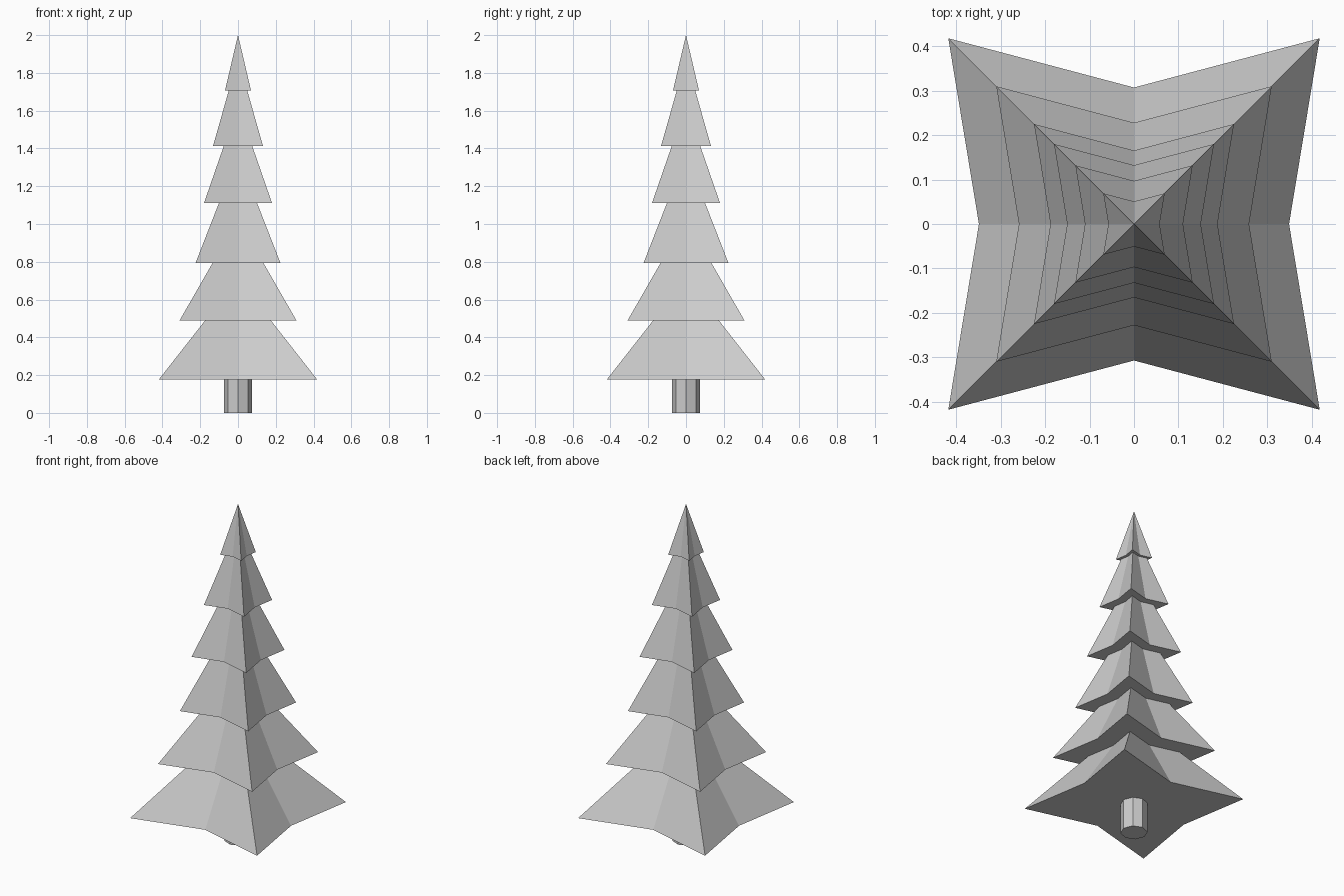
import bpy, bmesh, math

if "Cube" in bpy.data.objects:
    bpy.data.objects.remove(bpy.data.objects["Cube"])

# Star-shaped cross-section: corners at 1, notches pulled in at the sides
STAR = [(1, 1), (0, 0.735), (-1, 1), (-0.835, 0),
        (-1, -1), (0, -0.735), (1, -1), (0.835, 0)]

# Branch tiers: base height, base half-width, half-width where next tier starts
TIERS = [(0.178, 0.418, 0.175), (0.488, 0.310, 0.135), (0.793, 0.225, 0.101),
         (1.111, 0.180, 0.075), (1.414, 0.132, 0.049), (1.706, 0.069, 0.0)]
TOP = 2.0


def finish(name, bm):
    bmesh.ops.recalc_face_normals(bm, faces=bm.faces[:])
    mesh = bpy.data.meshes.new(name)
    bm.to_mesh(mesh)
    bm.free()
    obj = bpy.data.objects.new(name, mesh)
    bpy.context.collection.objects.link(obj)
    return obj


def bridge(bm, a, b):
    n = len(a)
    for i in range(n):
        j = (i + 1) % n
        bm.faces.new((a[i], a[j], b[j], b[i]))


# Foliage: one stepped shell, tier after tier, closing in a point
bm = bmesh.new()
prev = None
for i, (z, wide, narrow) in enumerate(TIERS):
    base = [bm.verts.new((x * wide, y * wide, z)) for x, y in STAR]
    if prev:
        bridge(bm, prev, base)
    else:
        # flat underside as a fan around the trunk axis
        centre = bm.verts.new((0, 0, z))
        for k in range(8):
            bm.faces.new((base[k], centre, base[(k + 1) % 8]))
    if narrow:
        z_top = TIERS[i + 1][0]
        prev = [bm.verts.new((x * narrow, y * narrow, z_top)) for x, y in STAR]
        bridge(bm, base, prev)
    else:
        tip = bm.verts.new((0, 0, TOP))
        for k in range(8):
            bm.faces.new((base[k], base[(k + 1) % 8], tip))
finish("foliage", bm)

# Trunk: octagonal post with a corner facing front
bm = bmesh.new()
ring = [(0.073 * math.cos(k * math.pi / 4), 0.073 * math.sin(k * math.pi / 4)) for k in range(8)]
low = [bm.verts.new((x, y, 0)) for x, y in ring]
high = [bm.verts.new((x, y, TIERS[0][0])) for x, y in ring]
bridge(bm, low, high)
bm.faces.new(low)
finish("trunk", bm)
